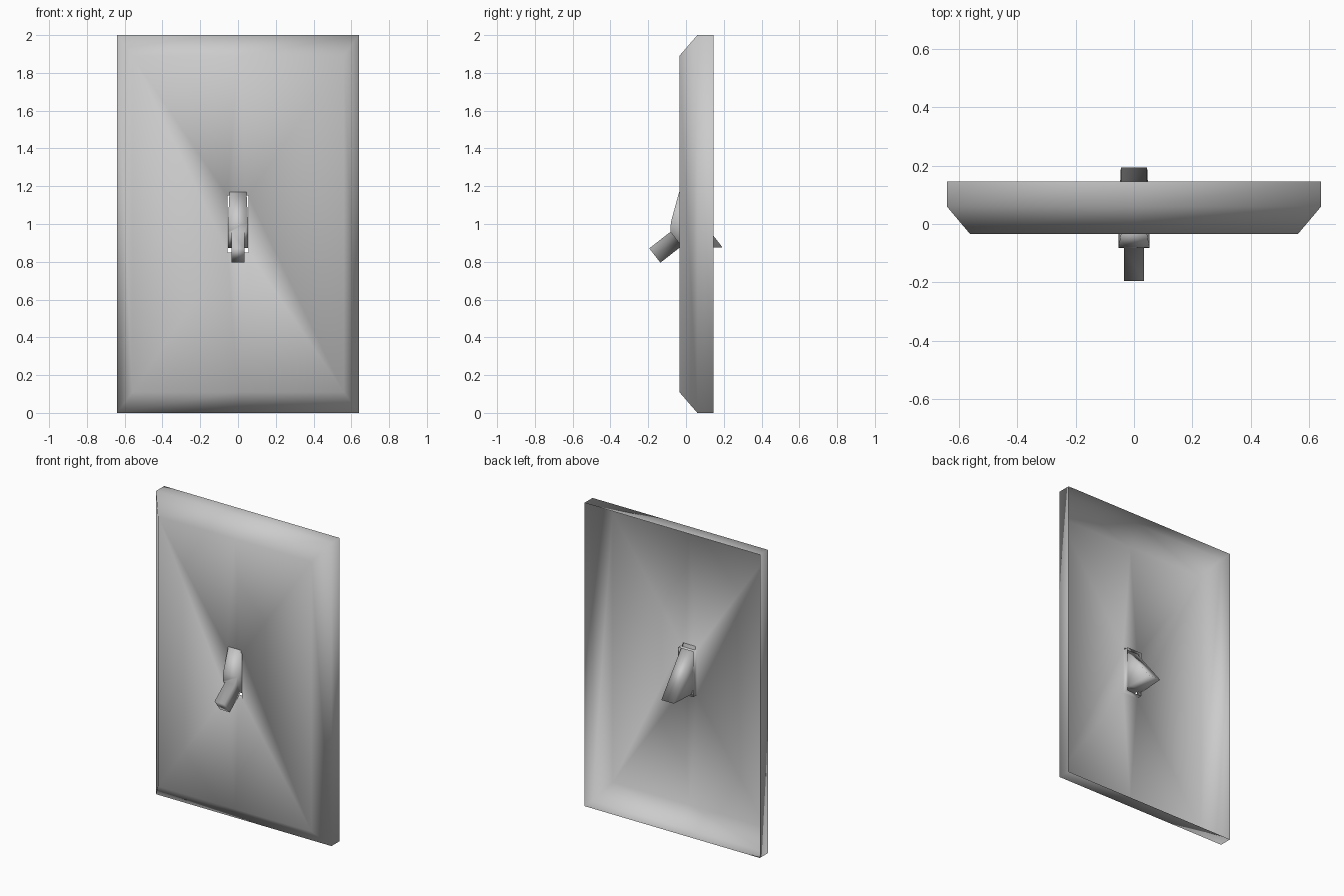
import bpy, bmesh
from mathutils import Vector

if "Cube" in bpy.data.objects:
    bpy.data.objects.remove(bpy.data.objects["Cube"])


def finish(bm, name, recalc=True):
    if recalc:
        bmesh.ops.recalc_face_normals(bm, faces=bm.faces)
    for f in bm.faces:
        f.smooth = True
    me = bpy.data.meshes.new(name)
    bm.to_mesh(me)
    bm.free()
    ob = bpy.data.objects.new(name, me)
    bpy.context.collection.objects.link(ob)
    return ob


def rect_loop(bm, y, half_w, z0, z1, mid=True):
    """Rectangle ring in the xz plane, with optional top and bottom midpoints."""
    pts = [(-half_w, z0), (0, z0), (half_w, z0), (half_w, z1), (0, z1), (-half_w, z1)]
    if not mid:
        pts = [p for p in pts if p[0] != 0]
    return [bm.verts.new((x, y, z)) for x, z in pts]


def bridge(bm, a, b):
    n = len(a)
    for i in range(n):
        j = (i + 1) % n
        bm.faces.new((a[i], a[j], b[j], b[i]))


# Wall plate: open-backed shell with chamfered front and a flanged slot
bm = bmesh.new()
back = rect_loop(bm, 0.145, 0.64, 0.0, 2.0)
side = rect_loop(bm, 0.06, 0.64, 0.0, 2.0)
front = rect_loop(bm, -0.035, 0.56, 0.11, 1.89)
slot = rect_loop(bm, -0.035, 0.055, 0.85, 1.15, mid=False)
flange = rect_loop(bm, 0.005, 0.055, 0.85, 1.15, mid=False)
bridge(bm, back, side)
bridge(bm, side, front)
bridge(bm, slot, flange)
bl, bc, br, tr, tc, tl = front
hbl, hbr, htr, htl = slot
for face in ((bl, bc, hbl), (bc, hbr, hbl), (bc, br, hbr), (br, tr, htr, hbr),
             (tr, tc, htr), (tc, htl, htr), (tc, tl, htl), (tl, bl, hbl, htl)):
    bm.faces.new(face)
finish(bm, "wall_plate")

# Toggle: fan-shaped pivot body with a square lever, tilted down
tip = Vector((0, -0.165, 0.833))
axis = Vector((0, 0.787, 0.616))
up = Vector((0, -0.616, 0.787))
bm = bmesh.new()


def ring(u, v, w):
    return [bm.verts.new(tip + axis * u + up * (v * sv) + Vector((w * sx, 0, 0)))
            for sx, sv in ((-1, -1), (1, -1), (1, 1), (-1, 1))]


# (distance from tip, half height, half width)
sections = [(0.0, 0.048, 0.035), (0.142, 0.048, 0.035), (0.142, 0.048, 0.053),
            (0.176, 0.087, 0.053), (0.309, 0.186, 0.045)]
rings = [ring(*s) for s in sections]
for a, b in zip(rings, rings[1:]):
    if a is rings[1]:
        # shoulders where the lever meets the body
        bm.faces.new((a[1], b[1], b[2], a[2]))
        bm.faces.new((a[3], b[3], b[0], a[0]))
        bm.faces.new((a[0], b[0], b[1], a[1]))
        bm.faces.new((a[2], b[2], b[3], a[3]))
    else:
        bridge(bm, a, b)
bm.faces.new(rings[0])
bm.faces.new(rings[-1])
bmesh.ops.dissolve_degenerate(bm, dist=0.0001, edges=bm.edges)
finish(bm, "toggle_switch")
